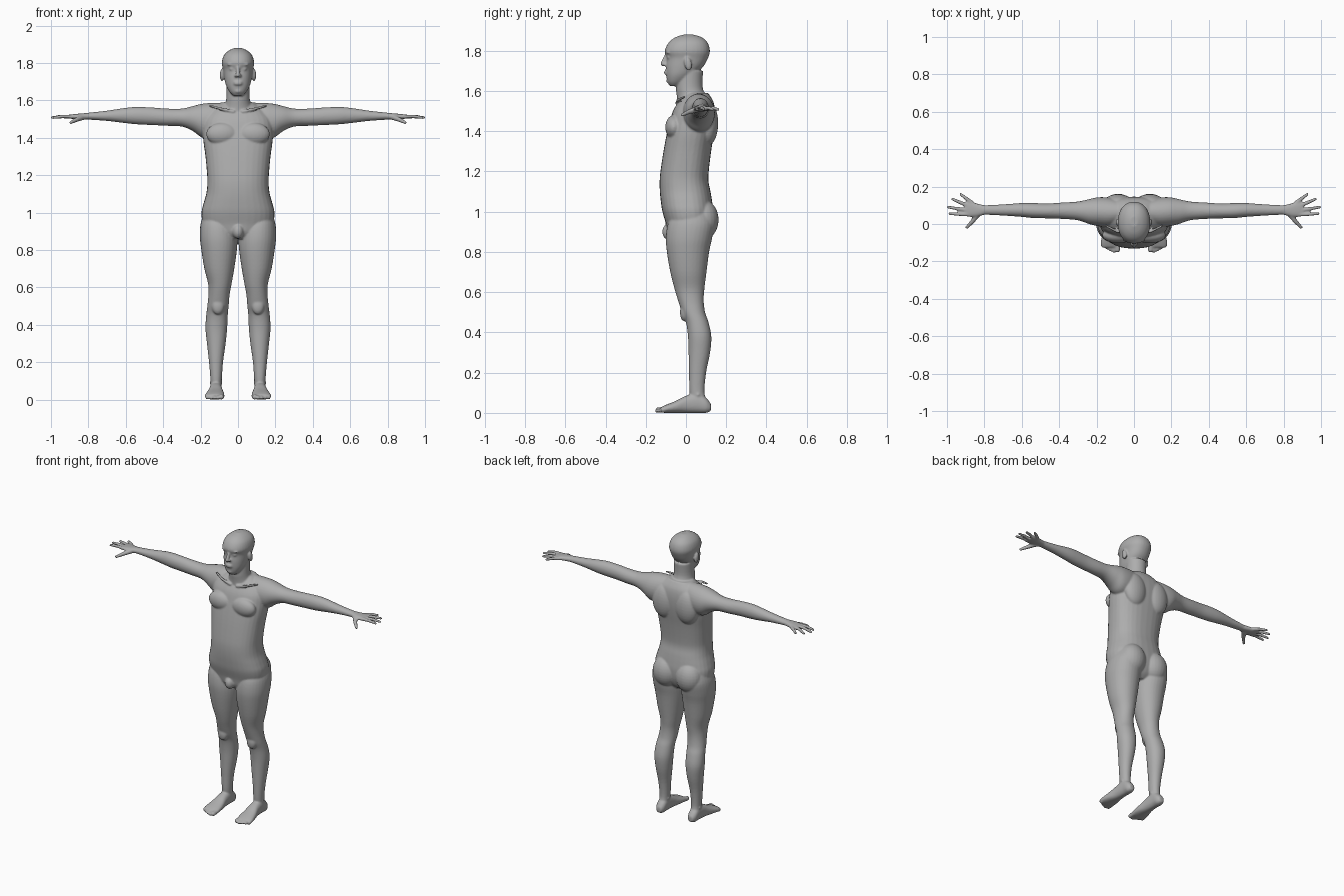
import bpy
import bmesh
import math
from mathutils import Matrix, Vector

SIDES = (1, -1)
SEGMENTS = 32
STEPS = 4


def smooth_rows(rows):
    """Insert in-between rows along a smooth curve through the given ones."""
    rows = [Vector(row) for row in rows]
    padded = [rows[0]] + rows + [rows[-1]]
    result = []
    for before, start, end, after in zip(padded, padded[1:], padded[2:], padded[3:]):
        for step in range(STEPS):
            t = step / STEPS
            tangent_a = (end - before) / 2
            tangent_b = (after - start) / 2
            h = t * t * (3 - 2 * t)
            point = start * (1 - h) + end * h
            point += tangent_a * (t * (1 - t) ** 2) - tangent_b * (t * t * (1 - t))
            result.append(point)
    return result + [rows[-1]]


def skin(bm, rings):
    """Bridge rings of points into a closed tube."""
    loops = [[bm.verts.new(point) for point in ring] for ring in rings]
    for lower, upper in zip(loops, loops[1:]):
        for i in range(len(lower)):
            j = (i + 1) % len(lower)
            bm.faces.new((lower[i], lower[j], upper[j], upper[i]))
    bm.faces.new(loops[0][::-1])
    bm.faces.new(loops[-1])


def loft(bm, axis, rows, side=1, power=2.0):
    """Rows hold a position on the axis, then low and high of the other two."""
    rings = []
    for along, a_low, a_high, b_low, b_high in smooth_rows(rows):
        ring = []
        for i in range(SEGMENTS):
            angle = math.tau * i / SEGMENTS
            c, s = math.cos(angle), math.sin(angle)
            c = math.copysign(abs(c) ** (2 / power), c)
            s = math.copysign(abs(s) ** (2 / power), s)
            a = (a_low + a_high) / 2 + c * (a_high - a_low) / 2
            b = (b_low + b_high) / 2 + s * (b_high - b_low) / 2
            point = [a, b]
            point.insert(axis, along)
            point[0] *= side
            ring.append(point)
        rings.append(ring)
    skin(bm, rings)


def centred_loft(bm, rows, power):
    """Upright loft, symmetrical in x: height, half width, front, back."""
    loft(bm, 2, [(z, -w, w, front, back) for z, w, front, back in rows], 1, power)


def ball(bm, centre, radii, side=1, tilt=0.0):
    x, y, z = centre
    matrix = (Matrix.Translation((x * side, y, z)) @ Matrix.Rotation(tilt, 4, 'X')
              @ Matrix.Diagonal((*radii, 1)))
    bmesh.ops.create_uvsphere(bm, u_segments=24, v_segments=16, radius=1, matrix=matrix)


def limb(bm, points, radii, side=1):
    """Round-ended tube through points, for digits and small ridges."""
    points = [Vector((x * side, y, z)) for x, y, z in points]
    turn = (points[-1] - points[0]).to_track_quat('Z', 'Y')
    rings = []
    for point, radius in zip(points, radii):
        rings.append([point + turn @ Vector((radius * math.cos(math.tau * i / 12),
                                             radius * math.sin(math.tau * i / 12), 0))
                      for i in range(12)])
    skin(bm, rings)
    for point, radius in zip(points, radii):
        ball(bm, point, (radius,) * 3)


def add_torso(bm):
    centred_loft(bm, [
        (.86, .06, -.07, .08), (.89, .13, -.09, .11), (.94, .185, -.1, .13),
        (1, .195, -.117, .135), (1.05, .184, -.125, .13), (1.1, .17, -.13, .122),
        (1.15, .164, -.131, .112), (1.2, .165, -.127, .113), (1.3, .174, -.112, .125),
        (1.38, .185, -.097, .138), (1.44, .188, -.083, .145), (1.5, .18, -.065, .145),
        (1.55, .14, -.035, .135), (1.59, .08, 0, .11)], 2.4)
    ball(bm, (0, -.085, .9), (.03, .033, .04))
    for side in SIDES:
        # Chest, shoulder blades, buttocks and collarbones
        ball(bm, (.085, -.06, 1.42), (.085, .043, .06), side)
        ball(bm, (.085, .11, 1.44), (.08, .05, .11), side)
        ball(bm, (.085, .085, .96), (.088, .077, .1), side)
        limb(bm, [(.025, -.045, 1.54), (.09, -.04, 1.555), (.15, -.01, 1.57)],
             (.009, .008, .007), side)


def add_leg(bm, side):
    loft(bm, 2, [
        (.05, .09, .148, .03, .108), (.1, .087, .147, .018, .092),
        (.2, .08, .155, .015, .1), (.3, .066, .166, .013, .12),
        (.38, .058, .174, .01, .126), (.45, .055, .17, 0, .112),
        (.5, .05, .164, -.02, .095), (.56, .045, .158, -.04, .088),
        (.62, .034, .16, -.058, .092), (.7, .02, .18, -.078, .102),
        (.8, .006, .196, -.095, .115), (.87, .004, .204, -.1, .13),
        (.94, .015, .2, -.09, .14), (1, .04, .18, -.06, .12)], side, 2.1)
    # Kneecap and ankle bones
    ball(bm, (.107, -.008, .5), (.033, .022, .045), side)
    ball(bm, (.117, .06, .09), (.035, .016, .016), side)


def add_foot(bm, side):
    loft(bm, 1, [
        (.124, .1, .135, .01, .045), (.1, .088, .148, 0, .075),
        (.06, .086, .15, 0, .1), (0, .083, .155, 0, .085),
        (-.05, .075, .168, 0, .06), (-.1, .072, .178, 0, .04),
        (-.125, .076, .174, .002, .028)], side, 2.3)
    # Toes, from the big one outwards
    for toe, tip in enumerate((-.152, -.155, -.147, -.136, -.124)):
        x = .088 + .019 * toe
        radius = .014 if toe == 0 else .01
        limb(bm, [(x, -.1, .018), (x, tip + radius, radius)],
             (radius, radius), side)


def add_arm(bm, side):
    loft(bm, 0, [
        (.06, .01, .12, 1.44, 1.588), (.13, -.015, .14, 1.4, 1.587),
        (.19, -.012, .143, 1.4, 1.582), (.24, 0, .133, 1.435, 1.57),
        (.3, .02, .12, 1.46, 1.556), (.38, .027, .115, 1.464, 1.556),
        (.46, .03, .11, 1.468, 1.562), (.54, .032, .112, 1.472, 1.565),
        (.6, .038, .112, 1.478, 1.56), (.7, .045, .105, 1.49, 1.545),
        (.8, .05, .1, 1.497, 1.534), (.84, .05, .1, 1.5, 1.53)], side)


def add_hand(bm, side):
    loft(bm, 0, [
        (.79, .052, .098, 1.498, 1.533), (.84, .04, .11, 1.498, 1.53),
        (.88, .038, .122, 1.5, 1.526), (.905, .048, .118, 1.504, 1.522)], side, 2.4)
    # Four fingers, then the thumb
    fingers = (((.88, .05), (.985, .055)), ((.89, .073), (.993, .09)),
               ((.885, .096), (.97, .133)), ((.865, .113), (.927, .159)))
    for (x, y), (tip_x, tip_y) in fingers:
        middle = ((x + tip_x) / 2, (y + tip_y) / 2, 1.515)
        limb(bm, [(x, y, 1.513), middle, (tip_x, tip_y, 1.508)],
             (.011, .01, .008), side)
    limb(bm, [(.83, .058, 1.51), (.865, .012, 1.496), (.893, -.017, 1.482)],
         (.016, .012, .009), side)


def add_head(bm):
    # Neck
    centred_loft(bm, [(1.5, .1, -.04, .12), (1.57, .072, -.045, .1),
                      (1.62, .062, -.05, .083), (1.7, .062, -.04, .085)], 2)
    # Skull and jaw
    centred_loft(bm, [
        (1.625, .025, -.08, -.03), (1.645, .045, -.092, 0), (1.68, .064, -.098, .04),
        (1.72, .074, -.1, .085), (1.765, .08, -.096, .11), (1.8, .087, -.105, .119),
        (1.84, .076, -.087, .108), (1.866, .05, -.055, .08),
        (1.88, .02, -.015, .04)], 2.2)
    # Nose, lips and chin
    limb(bm, [(0, -.098, 1.778), (0, -.11, 1.75), (0, -.115, 1.735)],
         (.008, .011, .012))
    for height in (1.687, 1.697):
        ball(bm, (0, -.096, height), (.024, .014, .006))
    ball(bm, (0, -.083, 1.65), (.022, .015, .014))
    for side in SIDES:
        # Nostril, eye, brow and ear
        ball(bm, (.012, -.104, 1.732), (.009, .011, .008), side)
        ball(bm, (.032, -.082, 1.768), (.015, .013, .009), side)
        ball(bm, (.034, -.084, 1.792), (.026, .016, .007), side)
        ball(bm, (.086, .01, 1.735), (.011, .019, .034), side, math.radians(12))


# Remove the default object
if "Cube" in bpy.data.objects:
    bpy.data.objects.remove(bpy.data.objects["Cube"], do_unlink=True)

# One plain grey
grey = bpy.data.materials.new("plain_grey")
grey.use_nodes = True
colour = (.42, .42, .42, 1)
grey.diffuse_color = colour
grey.node_tree.nodes["Principled BSDF"].inputs["Base Color"].default_value = colour

# Assemble every part into one figure
bm = bmesh.new()
add_torso(bm)
add_head(bm)
for side in SIDES:
    for add_part in (add_leg, add_foot, add_arm, add_hand):
        add_part(bm, side)
bmesh.ops.recalc_face_normals(bm, faces=bm.faces)
mesh = bpy.data.meshes.new("body")
bm.to_mesh(mesh)
bm.free()
mesh.materials.append(grey)
body = bpy.data.objects.new("body", mesh)
bpy.context.collection.objects.link(body)

# Fuse the parts into a single soft skin
fuse = body.modifiers.new("fuse_parts", 'REMESH')
fuse.mode = 'VOXEL'
fuse.voxel_size = .005
fuse.use_smooth_shade = True
soften = body.modifiers.new("soften_skin", 'SMOOTH')
soften.factor = .5
soften.iterations = 6
